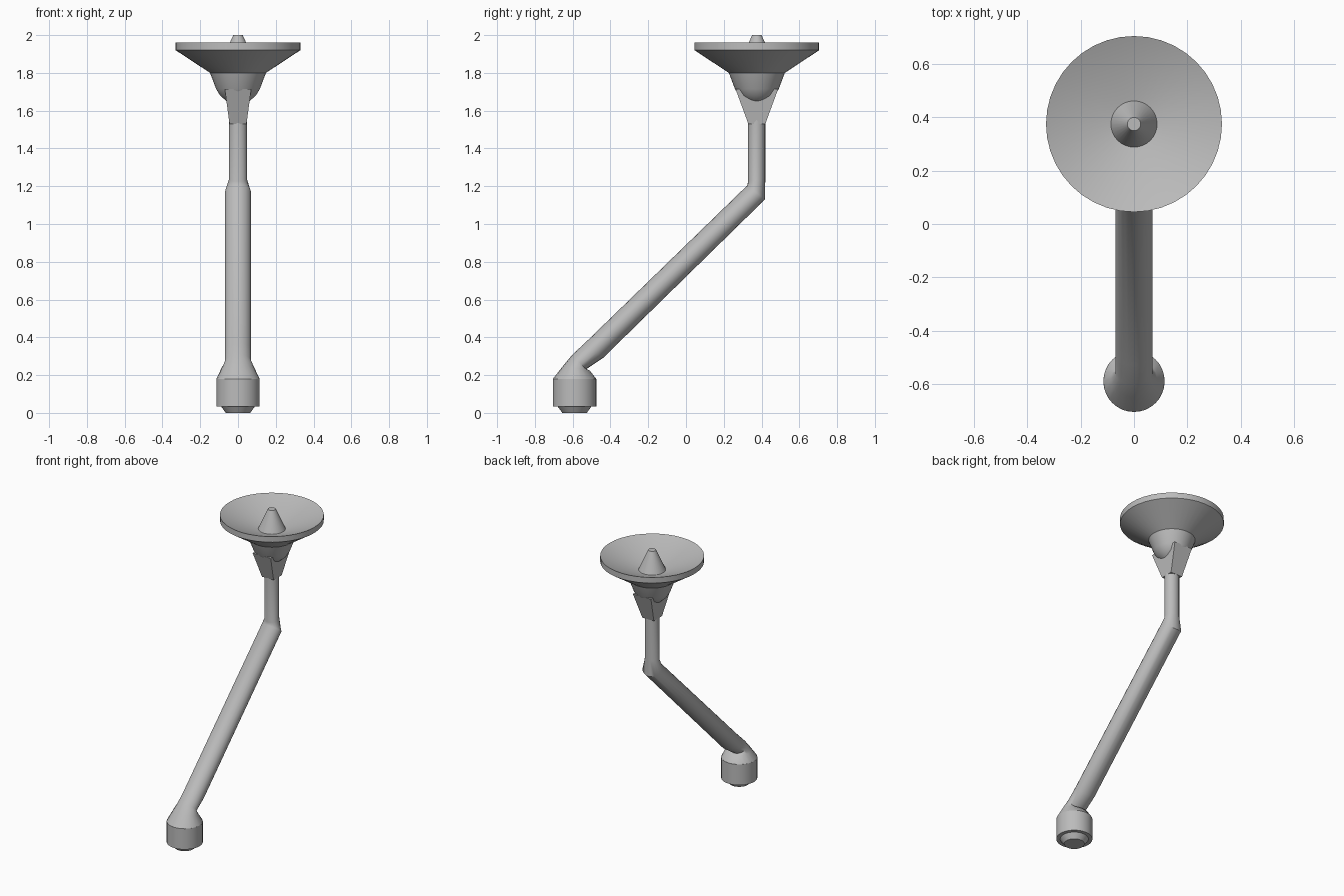
import bpy, bmesh, math
from mathutils import Vector

cube = bpy.data.objects.get("Cube")
if cube:
    bpy.data.objects.remove(cube, do_unlink=True)

GREY = (0.5, 0.5, 0.5, 1)
grey = bpy.data.materials.new("light grey metal")
grey.use_nodes = True
grey.diffuse_color = GREY
grey.node_tree.nodes["Principled BSDF"].inputs["Base Color"].default_value = GREY

DISH_Y, BASE_Y = 0.375, -0.59


def finish(name, bm, angle=None):
    bmesh.ops.recalc_face_normals(bm, faces=bm.faces)
    mesh = bpy.data.meshes.new(name)
    bm.to_mesh(mesh)
    bm.free()
    mesh.materials.append(grey)
    ob = bpy.data.objects.new(name, mesh)
    bpy.context.collection.objects.link(ob)
    if angle:
        bpy.ops.object.select_all(action="DESELECT")
        ob.select_set(True)
        bpy.context.view_layer.objects.active = ob
        bpy.ops.object.shade_smooth_by_angle(angle=math.radians(angle))
    return ob


def loft(name, rings, sides, angle=30):
    """Skin a row of ellipses; each is (front point, back point, half width)."""
    bm = bmesh.new()
    loops = []
    for front, back, width in rings:
        a, b = Vector((0, *front)), Vector((0, *back))
        mid, half = (a + b) / 2, (b - a) / 2
        loop = []
        for i in range(sides):
            t = math.tau * i / sides
            loop.append(bm.verts.new(mid + half * math.cos(t) + Vector((width * math.sin(t), 0, 0))))
        loops.append(loop)
    for low, high in zip(loops, loops[1:]):
        for i in range(sides):
            j = (i + 1) % sides
            bm.faces.new((low[i], low[j], high[j], high[i]))
    bm.faces.new(loops[0])
    bm.faces.new(loops[-1])
    return finish(name, bm, angle)


def turned(name, y, profile, sides, angle=30):
    """Upright turned part from (radius, height) pairs."""
    return loft(name, [((y - r, z), (y + r, z), r) for r, z in profile], sides, angle)


# Round foot with a bevelled plug underneath
turned("base_socket", BASE_Y,
       [(0.065, 0), (0.09, 0.035), (0.115, 0.035), (0.115, 0.18)], 32)

# Neck, slanted arm, elbow and upright pole in one skin
loft("bent_arm", [
    ((-0.705, 0.18), (-0.475, 0.18), 0.115),
    ((-0.65, 0.25), (-0.51, 0.225), 0.087),
    ((-0.60, 0.31), (-0.53, 0.23), 0.07),
    ((-0.53, 0.375), (-0.44, 0.29), 0.07),
    ((0.325, 1.205), (0.418, 1.13), 0.07),
    ((0.328, 1.225), (0.42, 1.245), 0.048),
    ((0.328, 1.55), (0.42, 1.55), 0.048)], 20, 40)

# Flared square bracket
bm = bmesh.new()
bmesh.ops.create_cube(bm, size=2)
for v in bm.verts:
    top = v.co.z > 0
    v.co.x *= 0.07 if top else 0.045
    v.co.y = DISH_Y + v.co.y * (0.113 if top else 0.045)
    v.co.z = 1.715 if top else 1.53
finish("dish_bracket", bm)

# Dish: rounded hub, outer shell, rim and hollow inside
turned("dish", DISH_Y,
       [(0.02, 1.63), (0.06, 1.65), (0.095, 1.68), (0.116, 1.715), (0.148, 1.80),
        (0.33, 1.92), (0.33, 1.96), (0.08, 1.86)], 40)

# Central feed cone
turned("feed_cone", DISH_Y, [(0.087, 1.862), (0.025, 2.0)], 32)
